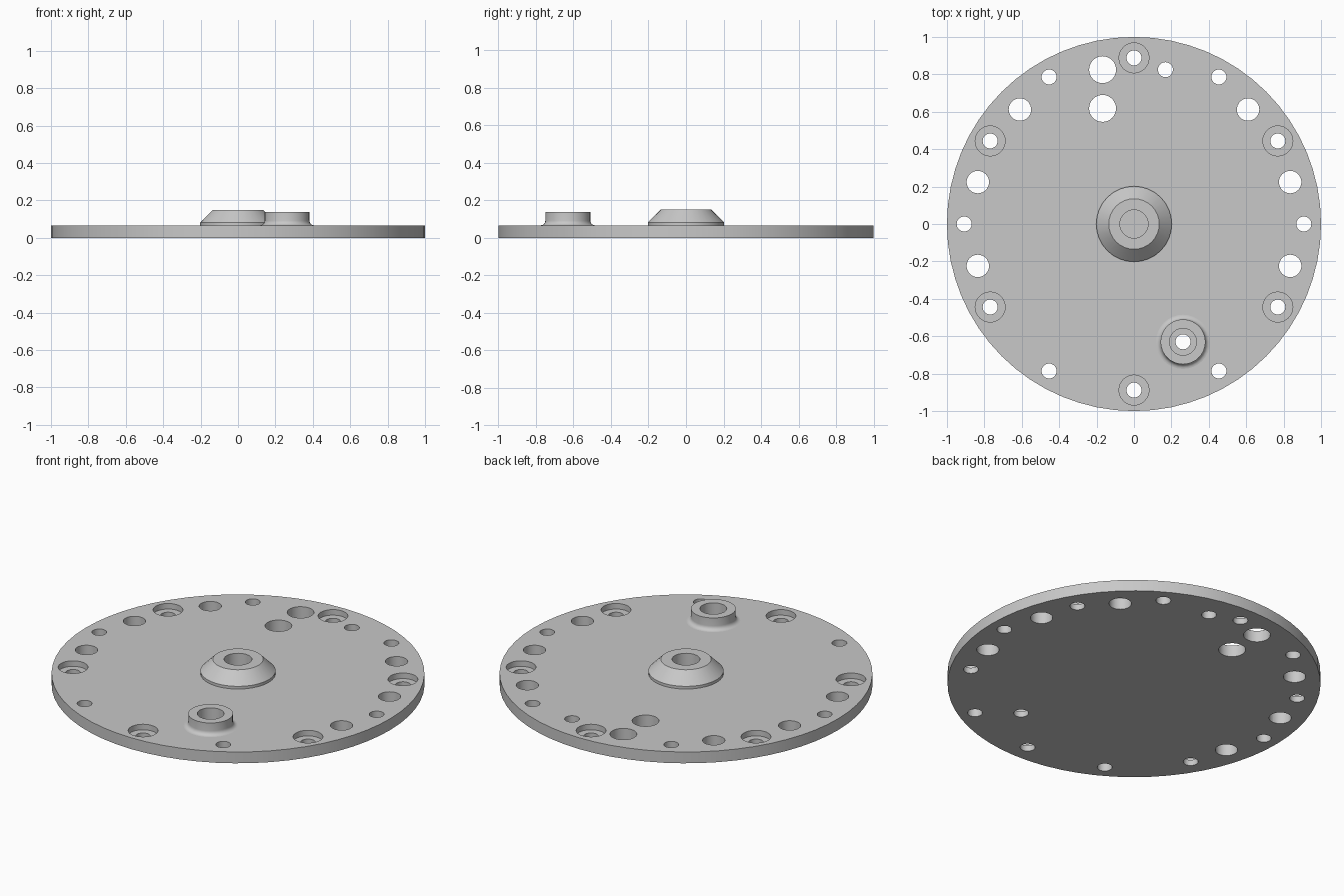
import bpy, bmesh, math
from math import sin, cos, pi

cube = bpy.data.objects.get("Cube")
if cube:
    bpy.data.objects.remove(cube, do_unlink=True)

TOP = 0.067          # upper face of the plate
SEAT = 0.034         # floor of the counterbores
BOSS = (0.262, -0.63)

steel = bpy.data.materials.new("plain_grey")
steel.use_nodes = True
grey = (0.58, 0.58, 0.58, 1)
steel.diffuse_color = grey
steel.node_tree.nodes["Principled BSDF"].inputs["Base Color"].default_value = grey


def lathe(bm, profile, centre=(0, 0), segments=48, caps=True):
    """Turn a bottom-to-top (radius, height) profile about a vertical axis."""
    rings = []
    for r, z in profile:
        rings.append([bm.verts.new((centre[0] + r * cos(2 * pi * i / segments),
                                    centre[1] + r * sin(2 * pi * i / segments), z))
                      for i in range(segments)])
    for low, high in zip(rings, rings[1:]):
        for i in range(segments):
            j = (i + 1) % segments
            bm.faces.new((low[i], low[j], high[j], high[i]))
    if caps:
        bm.faces.new(rings[0][::-1])
        bm.faces.new(rings[-1])


def make_object(name, bm):
    mesh = bpy.data.meshes.new(name)
    bm.to_mesh(mesh)
    bm.free()
    mesh.materials.append(steel)
    obj = bpy.data.objects.new(name, mesh)
    bpy.context.collection.objects.link(obj)
    return obj


def activate(obj):
    bpy.ops.object.select_all(action='DESELECT')
    obj.select_set(True)
    bpy.context.view_layer.objects.active = obj


# Round base plate
bm = bmesh.new()
lathe(bm, [(1, 0), (1, TOP)], segments=64)
plate = make_object("base_plate", bm)

# Every hole in the plate, gathered in one cutter
bm = bmesh.new()


def drill(x, y, r):
    lathe(bm, [(r, -0.1), (r, 0.3)], (x, y), 32)


def counterbore(x, y, r_wide):
    lathe(bm, [(0.04, -0.1), (0.04, SEAT), (r_wide, SEAT), (r_wide, 0.3)], (x, y), 32)


for side in (-1, 1):
    drill(side * 0.908, 0, 0.04)
    drill(side * 0.61, 0.612, 0.06)
    for end in (-1, 1):
        drill(side * 0.454, end * 0.786, 0.04)
        drill(side * 0.835, end * 0.224, 0.06)
drill(0.168, 0.825, 0.04)
for y in (0.825, 0.618):
    drill(-0.168, y, 0.072)
for k in range(6):
    a = pi / 6 + k * pi / 3
    counterbore(0.888 * cos(a), 0.888 * sin(a), 0.08)
counterbore(*BOSS, 0.072)
lathe(bm, [(0.075, SEAT), (0.075, 0.3)], segments=32)   # blind centre socket

cutter = make_object("hole_cutter", bm)
cutter.hide_render = True
cut = plate.modifiers.new("holes", 'BOOLEAN')
cut.operation = 'DIFFERENCE'
cut.solver = 'EXACT'
cut.object = cutter
activate(plate)
bpy.ops.object.modifier_apply(modifier=cut.name)
bpy.data.objects.remove(cutter, do_unlink=True)

# Chamfered centre hub with its bore
bm = bmesh.new()
lathe(bm, [(0.202, TOP), (0.202, 0.083), (0.135, 0.15), (0.075, 0.15), (0.075, TOP)],
      segments=32, caps=False)
hub = make_object("centre_hub", bm)

# Off-centre boss with a filleted foot
bm = bmesh.new()
fillet = 0.025
foot = [(0.12 + fillet * (1 - cos(a)), TOP + fillet * (1 - sin(a)))
        for a in (pi / 2 * (1 - i / 6) for i in range(7))]
lathe(bm, foot + [(0.12, 0.139), (0.072, 0.139), (0.072, TOP)], BOSS, 32, caps=False)
boss = make_object("offset_boss", bm)

for obj in (plate, hub, boss):
    activate(obj)
    bpy.ops.object.shade_smooth_by_angle(angle=math.radians(30))
